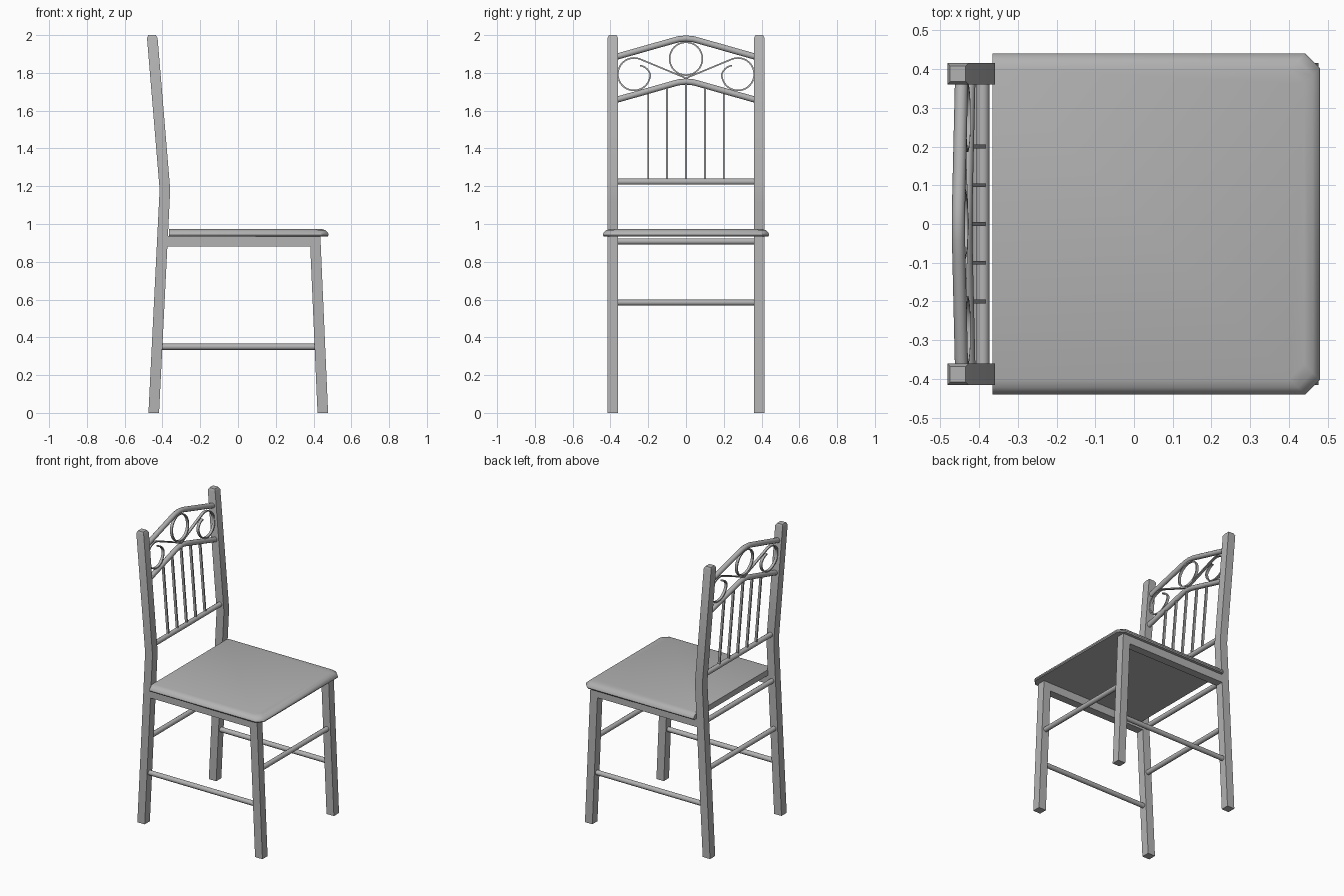
import bpy, bmesh, math
from mathutils import Vector

cube = bpy.data.objects.get("Cube")
if cube:
    bpy.data.objects.remove(cube, do_unlink=True)

grey = bpy.data.materials.new("plain_grey")
grey.use_nodes = True
COLOUR = (0.45, 0.45, 0.45, 1)
grey.diffuse_color = COLOUR
grey.node_tree.nodes["Principled BSDF"].inputs["Base Color"].default_value = COLOUR

X, Y = Vector((1, 0, 0)), Vector((0, 1, 0))
POST_Y = 0.388
HALF = 0.028


def loft(name, rings, closed=False):
    """Skin a list of equal-sized rings into one solid."""
    bm = bmesh.new()
    loops = [[bm.verts.new(p) for p in ring] for ring in rings]
    n = len(loops[0])
    pairs = list(zip(loops, loops[1:]))
    if closed:
        pairs.append((loops[-1], loops[0]))
    else:
        bm.faces.new(loops[0])
        bm.faces.new(loops[-1])
    for a, b in pairs:
        for i in range(n):
            j = (i + 1) % n
            bm.faces.new((a[i], a[j], b[j], b[i]))
    bmesh.ops.recalc_face_normals(bm, faces=bm.faces)
    mesh = bpy.data.meshes.new(name)
    bm.to_mesh(mesh)
    bm.free()
    mesh.materials.append(grey)
    obj = bpy.data.objects.new(name, mesh)
    bpy.context.collection.objects.link(obj)
    bpy.ops.object.select_all(action='DESELECT')
    obj.select_set(True)
    bpy.context.view_layer.objects.active = obj
    bpy.ops.object.shade_smooth_by_angle(angle=math.radians(40))
    return obj


def sweep(name, path, section, side, closed=False):
    """Carry a section along a path; side is the fixed section axis."""
    pts = [Vector(p) for p in path]
    n = len(pts)
    rings = []
    for i, p in enumerate(pts):
        if closed:
            t = pts[(i + 1) % n] - pts[i - 1]
        else:
            t = pts[min(i + 1, n - 1)] - pts[max(i - 1, 0)]
        normal = t.normalized().cross(side)
        rings.append([p + side * a + normal * b for a, b in section])
    return loft(name, rings, closed)


def round_section(r, sides=10):
    return [(r * math.cos(k * math.tau / sides), r * math.sin(k * math.tau / sides))
            for k in range(sides)]


def flat_section(a, b):
    return [(-a, -b), (a, -b), (a, b), (-a, b)]


def square(x, y, z, h=HALF):
    return [(x - h, y - h, z), (x + h, y - h, z), (x + h, y + h, z), (x - h, y + h, z)]


def lean(z):
    """Centre line of the tilted backrest."""
    return -0.387 - 0.068 * (z - 1.18) / 0.82


def on_back(points):
    return [(lean(z), y, z) for y, z in points]


# Posts, front legs, seat rails and side stretchers
for s, label in ((1, "left"), (-1, "right")):
    y = s * POST_Y
    loft("back_post_" + label, [
        square(-0.446, y, 0), square(-0.39, y, 1.12), square(-0.387, y, 1.18),
        square(-0.39, y, 1.22), square(lean(1.985), y, 1.985),
        square(lean(2), y, 2, 0.02)])
    loft("front_leg_" + label, [square(0.449, y, 0), square(0.408, y, 0.936)])
    sweep("seat_rail_" + label, [(-0.395, y, 0.908), (0.4, y, 0.908)],
          flat_section(HALF, HALF), Y)
    sweep("side_stretcher_" + label, [(-0.425, y, 0.35), (0.43, y, 0.35)],
          round_section(0.017), Y)

# Straight cross rods
for name, x, z in (("front_stretcher", 0.423, 0.585), ("back_stretcher", -0.417, 0.585),
                   ("back_seat_rod", -0.4, 0.908), ("lower_back_rod", -0.39, 1.224)):
    sweep(name, [(x, -POST_Y, z), (x, POST_Y, z)], round_section(0.017), X)

# Two arched back rails
half_arch = [(0.38, 0), (0.08, 0.085), (0.04, 0.096)]
arch = [(-y, z) for y, z in half_arch] + [(0, 0.1)] + [(y, z) for y, z in reversed(half_arch)]
for name, base in (("top_arch_rail", 1.882), ("lower_arch_rail", 1.654)):
    sweep(name, on_back([(y, base + z) for y, z in arch]), round_section(0.017), X)

# Thin upright spindles
for k in range(-2, 3):
    y = k * 0.1
    top = 1.755 - abs(y) * 0.28
    sweep("spindle_%d" % (k + 3), on_back([(y, 1.224), (y, top)]),
          flat_section(0.008, 0.005), X)

# Centre ring and the two side scrolls
ribbon = flat_section(0.009, 0.004)
ring = [(0.087 * math.cos(a), 1.875 + 0.087 * math.sin(a))
        for a in (k * math.tau / 32 for k in range(32))]
sweep("centre_ring", on_back(ring), ribbon, X, closed=True)
for s, label in ((1, "left"), (-1, "right")):
    scroll = []
    for k in range(33):
        deg = 55 - k * 347 / 32
        r = 0.086 - 0.03 * max(deg, 0) / 55
        a = math.radians(deg)
        scroll.append((s * (0.275 - r * math.cos(a)), 1.793 + r * math.sin(a)))
    scroll.append((0, 1.772))
    sweep("scroll_" + label, on_back(scroll), ribbon, X)


# Seat pad with clipped front corners and a softened rim
def seat_ring(inset, z):
    back, front, w, c = -0.366, 0.48 - inset, 0.44 - inset, 0.038
    return [(back, -w, z), (front - c, -w, z), (front, c - w, z),
            (front, w - c, z), (front - c, w, z), (back, w, z)]


loft("seat", [seat_ring(0.004, 0.935), seat_ring(0, 0.942), seat_ring(0.003, 0.954),
              seat_ring(0.018, 0.968), seat_ring(0.04, 0.974)])
